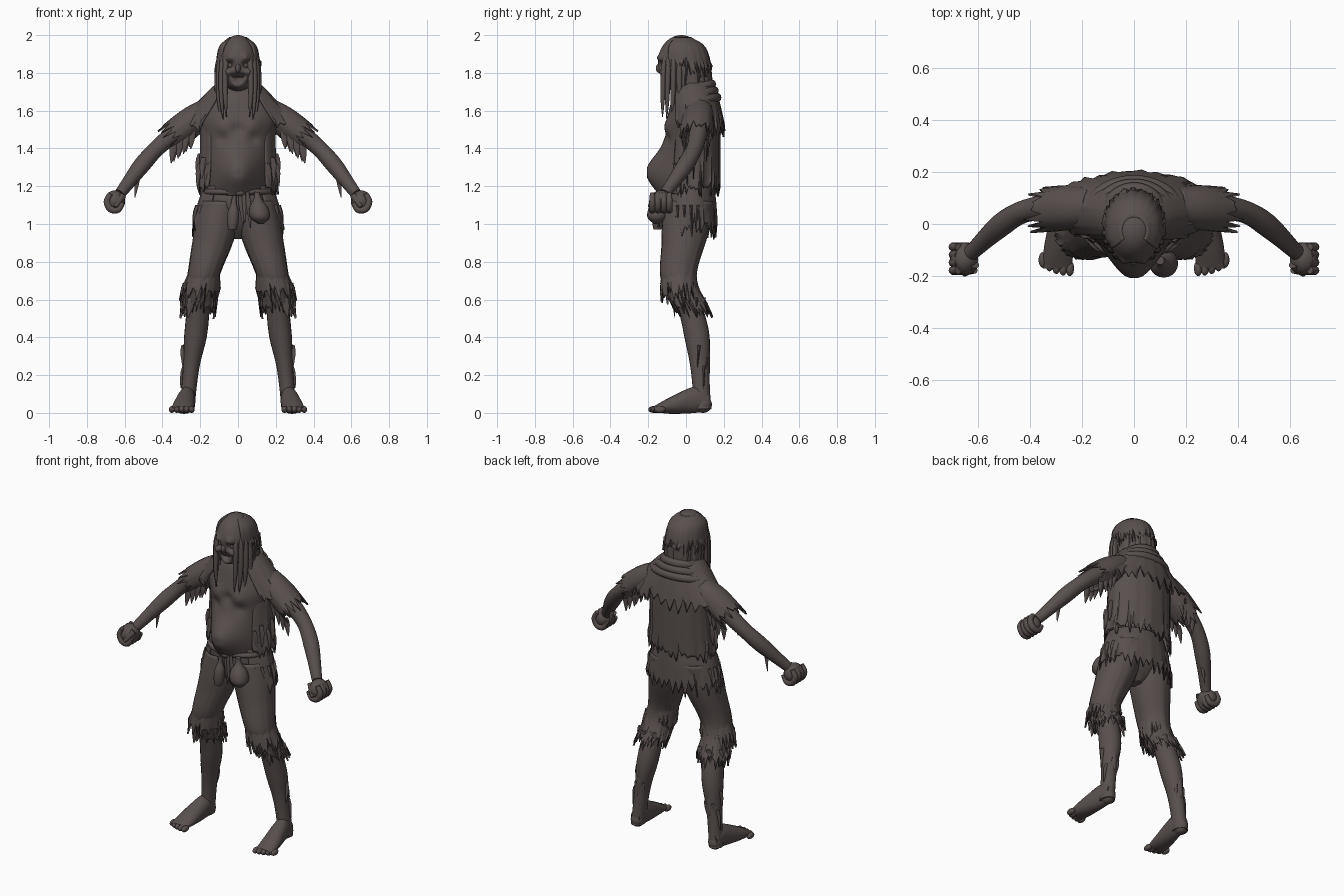
import bpy, bmesh, math, random
from mathutils import Vector

random.seed(4)
if "Cube" in bpy.data.objects:
    bpy.data.objects.remove(bpy.data.objects["Cube"])

material = bpy.data.materials.new("weathered_brown")
material.use_nodes = True
material.diffuse_color = (.1, .08, .075, 1)
material.node_tree.nodes["Principled BSDF"].inputs["Base Color"].default_value = material.diffuse_color
SIDE, BACK, UP = Vector((1, 0, 0)), Vector((0, 1, 0)), Vector((0, 0, 1))


def finish(name, mesh_builder, mirror=False, thickness=0):
    """Turn a bmesh into a smooth shaded object, optionally thickened and mirrored."""
    bmesh.ops.recalc_face_normals(mesh_builder, faces=mesh_builder.faces)
    mesh = bpy.data.meshes.new(name)
    mesh_builder.to_mesh(mesh)
    mesh_builder.free()
    mesh.materials.append(material)
    for polygon in mesh.polygons:
        polygon.use_smooth = True
    mesh.set_sharp_from_angle(angle=math.radians(50))
    part = bpy.data.objects.new(name, mesh)
    bpy.context.collection.objects.link(part)
    if thickness:
        solid = part.modifiers.new("thickness", 'SOLIDIFY')
        solid.thickness, solid.offset = thickness, 0
    if mirror:
        part.modifiers.new("mirror", 'MIRROR')
    return part


def sample(track, fraction):
    """Smooth value along an evenly spaced list of numbers or points."""
    last = len(track) - 1
    place = fraction * last
    index = max(min(int(place), last - 1), 0)
    t = place - index
    before, start, end, after = (track[max(min(index + step, last), 0)] for step in (-1, 0, 1, 2))
    cubic = 3 * (start - end) + after - before
    square = 2 * before - 5 * start + 4 * end - after
    return start + (end - before + (square + cubic * t) * t) * t / 2


def loft(name, path, widths, depths=None, sides=20, rows=20, axis=None, ref=BACK,
         gap=None, hem=0, fold=0, mirror=False, thickness=0):
    """Oval rings along a path; gap opens the front, hem tears the lower edge, fold creases it."""
    path = [Vector(point) for point in path]
    depths = depths or widths
    closed = gap is None
    count = sides if closed else sides + 1
    tears = [random.uniform(0, 1.2) if k % 2 else random.uniform(-.6, .3) for k in range(count)]
    creases = [random.uniform(-fold, fold) for k in range(count)]
    builder = bmesh.new()
    grid = []
    for row in range(rows + 1):
        f = row / rows
        run = (sample(path, min(f + .02, 1)) - sample(path, max(f - .02, 0))).normalized()
        along = axis or run
        across = ref.cross(along).normalized()
        over = along.cross(across)
        ring = []
        for tear, crease, k in zip(tears, creases, range(count)):
            start = 0 if closed else gap - 90
            angle = math.radians(start + (360 if closed else 360 - 2 * gap) * k / sides)
            spoke = across * math.cos(angle) * sample(widths, f) + over * math.sin(angle) * sample(depths, f)
            ring.append(builder.verts.new(sample(path, f) + spoke * (1 + crease * f) + run * hem * tear * f ** 4))
        grid.append(ring)
    for upper, lower in zip(grid, grid[1:]):
        for k in range(sides):
            n = (k + 1) % count
            builder.faces.new((upper[k], upper[n], lower[n], lower[k]))
    if closed and not thickness:
        builder.faces.new(grid[0])
        builder.faces.new(grid[-1])
    return finish(name, builder, mirror, thickness)


def cloth(name, path, widths, depths, gap=None, hem=.05, fold=.04, mirror=False):
    """Torn upright garment shell."""
    return loft(name, path, widths, depths, sides=56, axis=UP, gap=gap, hem=hem, fold=fold,
                mirror=mirror, thickness=.01)


def ball(name, centre, radii, mirror=False, segments=20):
    builder = bmesh.new()
    bmesh.ops.create_uvsphere(builder, u_segments=segments, v_segments=segments, radius=1)
    for vert in builder.verts:
        vert.co = Vector(centre) + Vector(a * b for a, b in zip(vert.co, radii))
    return finish(name, builder, mirror)


def sculpt(part, centre, radius, push):
    """Soft push along y, repeated on the other side."""
    for side in {centre[0], -centre[0]}:
        middle = Vector((side, *centre[1:]))
        for vert in part.data.vertices:
            vert.co.y += push * math.exp(-((vert.co - middle).length / radius) ** 2)


def oval(degrees, width, depth, y, z):
    """Point on a level ring; zero is the left side, ninety the back."""
    angle = math.radians(degrees)
    return Vector((width * math.cos(angle), y + depth * math.sin(angle), z))


def rag(name, top, length, width=.02, mirror=True):
    """Thin pointed strip hanging from a point."""
    drift = Vector((random.uniform(0, .02), random.uniform(-.01, .01), -length))
    loft(name, [top, top + drift], [width * .6, width, width * .6, .002], [.008, .002], sides=8, rows=8, mirror=mirror)


# Torso with pot belly and sagging chest
torso = loft("torso", [(0, .025, 1.75), (0, .02, 1.15)], [.06, .15, .2, .18, .17, .17, .16],
             [.06, .1, .125, .125, .12, .12], sides=64, rows=48, axis=UP)
sculpt(torso, (0, -.12, 1.27), .12, -.115)
sculpt(torso, (.08, -.1, 1.52), .05, -.02)
sculpt(torso, (.08, -.1, 1.45), .03, .015)
sculpt(torso, (0, -.1, 1.5), .03, .02)
sculpt(torso, (0, -.2, 1.27), .015, .015)

# Head and face
head = ball("head", (0, -.025, 1.85), (.105, .125, .15), segments=64)
sculpt(head, (0, -.1, 1.73), .04, -.03)
sculpt(head, (.04, -.13, 1.84), .022, .04)
sculpt(head, (.04, -.13, 1.88), .02, -.02)
sculpt(head, (.06, -.12, 1.8), .03, -.02)
sculpt(head, (0, -.14, 1.77), .025, .04)
sculpt(head, (.03, -.14, 1.78), .015, .025)
ball("nose", (0, -.14, 1.825), (.014, .02, .025))
ball("eye", (.04, -.11, 1.84), (.015, .015, .015), mirror=True)
for index in range(3):
    ball("tooth", (.006 + .01 * index, -.125, 1.785), (.005, .006, .01), mirror=True)

# Hair: back curtain, torn short layer, long front locks
cloth("hair_curtain", [(0, -.025, 1.985), (0, .02, 1.64)], [.045, .092, .108, .11, .11, .11, .11],
      [.05, .11, .13, .13, .125, .12, .12], gap=52, fold=.06)
cloth("hair_layer", [(0, -.025, 1.93), (0, -.01, 1.84)], [.092, .116], [.11, .14], gap=75, fold=.05, hem=.06)
for degrees in range(-52, -5, 15):
    tip = 1.54 + random.uniform(0, .08)
    loft("front_lock", [oval(degrees, .075, .09, -.02, 1.94), oval(degrees, .105, .12, -.02, 1.85),
                        oval(degrees, .11, .13, -.02, 1.7), oval(degrees, .1, .12, -.03, tip)],
         [.006, .013, .015, .012, .002], sides=10, mirror=True)
for degrees in range(0, 61, 30):
    rag("side_lock", oval(degrees, .105, .125, 0, 1.82), .17, width=.014)

# Arms and fists
chest, elbow, wrist = Vector((.16, .07, 1.61)), Vector((.43, .045, 1.4)), Vector((.625, -.11, 1.16))
fist = Vector((.652, -.133, 1.12))
loft("arm", [chest, elbow, wrist], [.06, .065, .05, .043, .045, .036, .03], rows=30, mirror=True)
ball("palm", fist, (.054, .062, .058), mirror=True)
for spread in (-.045, -.015, .015, .045):
    curl = [fist + Vector((.042 * math.cos(turn), spread, .048 * math.sin(turn))) for turn in (1, 0, -1, -2, -3)]
    loft("finger", curl, [.014, .018, .018, .012], sides=10, mirror=True)
loft("thumb", [fist + Vector((-.04, -.02, .03)), fist + Vector((0, -.06, -.03))], [.02, .018, .01],
     sides=10, mirror=True)
rag("wrist_rag", elbow.lerp(wrist, .5), .14, width=.014)

# Legs and bare feet
loft("leg", [(.2, -.02, .7), (.22, .05, .45), (.25, .075, .22), (.27, .085, .02)],
     [.05, .06, .06, .045, .04, .04], [.06, .066, .067, .052, .046, .05], rows=30, axis=UP, mirror=True)
ball("heel", (.268, .09, .045), (.04, .047, .045), mirror=True)
loft("foot", [(.268, .12, .06), (.27, .05, .07), (.287, -.08, .04), (.295, -.17, .02)],
     [.03, .045, .057, .055], [.045, .07, .045, .015], axis=-BACK, ref=UP, mirror=True)
for index in range(5):
    ball("toe", (.246 + .026 * index, -.17 + .002 * index ** 2, .018), (.016, .03, .018), mirror=True)
for degrees in range(0, 121, 30):
    rag("ankle_rag", oval(degrees, .05, .05, .07, random.uniform(.25, .36)) + SIDE * .24, .12, width=.015)

# Trousers with torn hems and knee patches
loft("trouser_seat", [(0, .01, 1.2), (0, .01, .92)], [.165, .18, .16, .03], [.12, .13, .1, .04],
     sides=32, axis=UP)
cloth("trouser_leg", [(.09, .015, 1.12), (.13, -.01, .92), (.185, -.04, .72), (.207, .02, .57)],
      [.105, .11, .1, .083, .076, .092], [.125, .12, .1, .088, .092], mirror=True, hem=.07)
cloth("knee_patch", [(.175, -.04, .76), (.198, -.035, .65)], [.075, .095], [.085, .095], fold=.07,
      hem=.07, mirror=True)
ball("knee", (.185, -.09, .69), (.045, .04, .05), mirror=True)
for degrees in range(-60, 121, 45):
    rag("trouser_tatter", oval(degrees, .09, .09, .01, .61) + SIDE * .2, random.uniform(.08, .12))

# Shirt tail and open vest
cloth("shirt_tail", [(0, .015, 1.2), (0, .015, 1)], [.175, .21, .235], [.13, .14, .145], gap=42, hem=.07)
cloth("vest", [(0, .05, 1.66), (0, .03, 1.2)], [.15, .195, .195, .2, .21], [.1, .13, .14, .145], gap=46)
for degrees in range(-40, 21, 15):
    rag("vest_tatter", oval(degrees, .2, .14, .03, random.uniform(1.25, 1.4)), random.uniform(.1, .17))
    rag("shirt_tatter", oval(degrees, .215, .14, .015, 1.1), random.uniform(.1, .17))

# Ragged mantle, sleeves and cowl folds
cloth("mantle", [(0, .035, 1.75), (0, .06, 1.53)], [.1, .15, .21, .27, .315], [.1, .125, .135], gap=36, hem=.06)
loft("sleeve", [chest, chest.lerp(elbow, .66)], [.055, .075, .075], [.065, .08, .08], sides=30,
     hem=.06, fold=.08, mirror=True, thickness=.01)
for portion in (.3, .42, .54, .66):
    rag("sleeve_tatter", chest.lerp(elbow, portion) - UP * .04 - BACK * .06, .11)
    rag("rear_sleeve_tatter", chest.lerp(elbow, portion) - UP * .03 + BACK * .06, .11)
for layer in range(3):
    collar = [oval(degrees, .105 + .035 * layer, .095 + .014 * layer, .04,
                   1.715 - .035 * layer + .025 * math.sin(math.radians(degrees))) for degrees in range(-45, 226, 30)]
    loft("cowl_fold", collar, [.01, .023, .023, .01], sides=12, rows=40, ref=UP)

# Belt, pouch, flask and cords
loft("belt", [oval(degrees, .175, .135, .005, 1.17) for degrees in range(0, 361, 20)], [.015],
     sides=10, rows=40, ref=UP)
loft("pouch", [(.1, -.14, 1.17), (.12, -.155, 1)], [.016, .02, .05, .052, .015], axis=UP)
loft("flask", [(-.02, -.14, 1.15), (-.03, -.15, .97)], [.012, .014, .03, .03, .022], axis=UP)
for x in (.01, .03, .05):
    rag("belt_cord", Vector((x, -.14, 1.17)), random.uniform(.16, .22), width=.013, mirror=False)
ball("belt_knot", (.01, -.14, 1.165), (.025, .02, .018))
